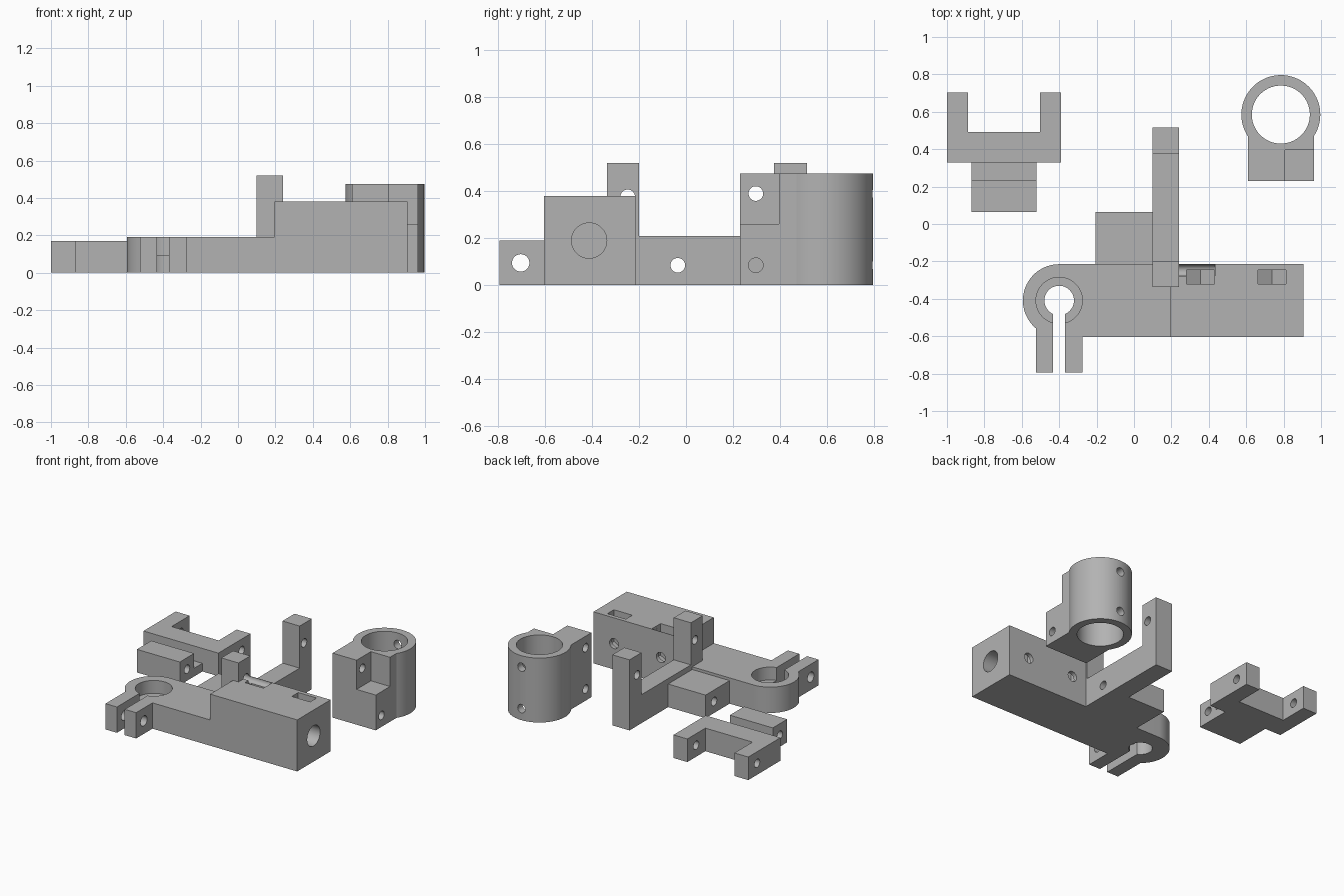
import bpy, math
from mathutils import Matrix, Vector

if "Cube" in bpy.data.objects:
    bpy.data.objects.remove(bpy.data.objects["Cube"], do_unlink=True)

grey = bpy.data.materials.new("plain grey")
grey.use_nodes = True
grey.diffuse_color = (0.45, 0.45, 0.45, 1)
grey.node_tree.nodes["Principled BSDF"].inputs["Base Color"].default_value = (0.45, 0.45, 0.45, 1)


def box(x, y, z):
    """Box from (min, max) ranges."""
    bpy.ops.mesh.primitive_cube_add(size=1)
    ob = bpy.context.object
    spans = (x, y, z)
    centre = Vector([(a + b) / 2 for a, b in spans])
    size = [b - a for a, b in spans]
    ob.data.transform(Matrix.Translation(centre) @ Matrix.Diagonal((*size, 1)))
    return ob


def rod(axis, span, at, r, sides=48):
    """Cylinder along an axis; 'at' holds the other two coordinates in order."""
    bpy.ops.mesh.primitive_cylinder_add(radius=r, depth=span[1] - span[0], vertices=sides)
    ob = bpy.context.object
    centre = list(at)
    centre.insert("xyz".index(axis), sum(span) / 2)
    turn = {"x": Matrix.Rotation(math.pi / 2, 4, "Y"),
            "y": Matrix.Rotation(math.pi / 2, 4, "X"),
            "z": Matrix.Identity(4)}[axis]
    ob.data.transform(Matrix.Translation(centre) @ turn)
    return ob


def combine(base, operation, tools):
    for tool in tools:
        mod = base.modifiers.new("boolean", "BOOLEAN")
        mod.operation, mod.solver, mod.object = operation, "EXACT", tool
        bpy.context.view_layer.objects.active = base
        bpy.ops.object.modifier_apply(modifier=mod.name)
        bpy.data.objects.remove(tool, do_unlink=True)


def part(name, solids, cuts):
    base = solids[0]
    combine(base, "UNION", solids[1:])
    combine(base, "DIFFERENCE", cuts)
    base.name = name
    base.data.materials.clear()
    base.data.materials.append(grey)
    bpy.ops.object.select_all(action="DESELECT")
    base.select_set(True)
    bpy.context.view_layer.objects.active = base
    bpy.ops.object.shade_smooth_by_angle(angle=math.radians(30))


LOW, TALL, HOLE = 0.19, 0.38, 0.031

# Main arm: rod clamp at one end, tall socket block at the other, forked bracket behind
solids = [
    box((-0.4, 0.3), (-0.603, -0.215), (0, LOW)),
    box((0.195, 0.905), (-0.603, -0.215), (0, TALL)),
    rod("z", (0, LOW), (-0.4, -0.409), 0.194, 96),
    box((-0.525, -0.275), (-0.793, -0.45), (0, LOW)),
    box((0.1, 0.24), (-0.337, 0.515), (0, 0.21)),
    box((0.1, 0.24), (-0.337, -0.2), (0, 0.52)),
    box((0.1, 0.24), (0.375, 0.515), (0, 0.52)),
    box((-0.205, 0.15), (-0.3, 0.065), (0, 0.17)),
]
cuts = [
    rod("z", (-0.1, 0.3), (-0.4, -0.409), 0.079),
    rod("z", (0.095, 0.3), (-0.4, -0.409), 0.124, 64),
    box((-0.432, -0.368), (-0.9, -0.409), (-0.1, 0.3)),
    rod("x", (-0.7, -0.2), (-0.703, 0.095), 0.037),
    rod("x", (0.24, 1.0), (-0.412, LOW), 0.075, 64),
    rod("x", (-0.3, 0.3), (-0.035, 0.085), HOLE),
    rod("x", (0.05, 0.432), (-0.248, 0.376), HOLE),
    rod("x", (0.05, 0.3), (0.427, 0.376), HOLE),
]
# Nut pockets with pointed floors, and the set screw holes that meet them
for x in (0.356, 0.737):
    cuts += [
        box((x - 0.075, x + 0.075), (-0.32, -0.245), (LOW, 0.5)),
        rod("y", (-0.32, -0.245), (x, LOW), 0.075 / math.cos(math.pi / 6), 6),
        rod("y", (-0.37, -0.1), (x, LOW), 0.037),
    ]
part("clamp_arm", solids, cuts)

# Loose U-shaped hinge bracket with a lug on a thin neck
solids = [
    box((-1, -0.39), (0.328, 0.493), (0, 0.17)),
    box((-1, -0.887), (0.4, 0.703), (0, 0.17)),
    box((-0.503, -0.39), (0.4, 0.703), (0, 0.17)),
    box((-0.87, -0.52), (0.15, 0.4), (0, 0.06)),
    box((-0.87, -0.52), (0.065, 0.232), (0, 0.17)),
]
cuts = [
    rod("x", (-1.1, -0.3), (0.6, 0.085), HOLE),
    rod("x", (-1.1, -0.3), (0.15, 0.085), HOLE),
]
part("hinge_bracket", solids, cuts)

# Tube holder with a notched mounting block
solids = [
    rod("z", (0, 0.475), (0.785, 0.585), 0.211, 96),
    box((0.61, 0.962), (0.23, 0.56), (0, 0.475)),
]
cuts = [
    rod("z", (-0.1, 0.6), (0.785, 0.585), 0.155, 96),
    box((0.806, 1.1), (0.1, 0.396), (0.26, 0.6)),
]
for z in (0.085, 0.39):
    cuts += [
        rod("x", (0.5, 1.1), (0.297, z), HOLE),
        rod("y", (0.6, 0.9), (0.785, z), HOLE),
    ]
part("tube_holder", solids, cuts)
